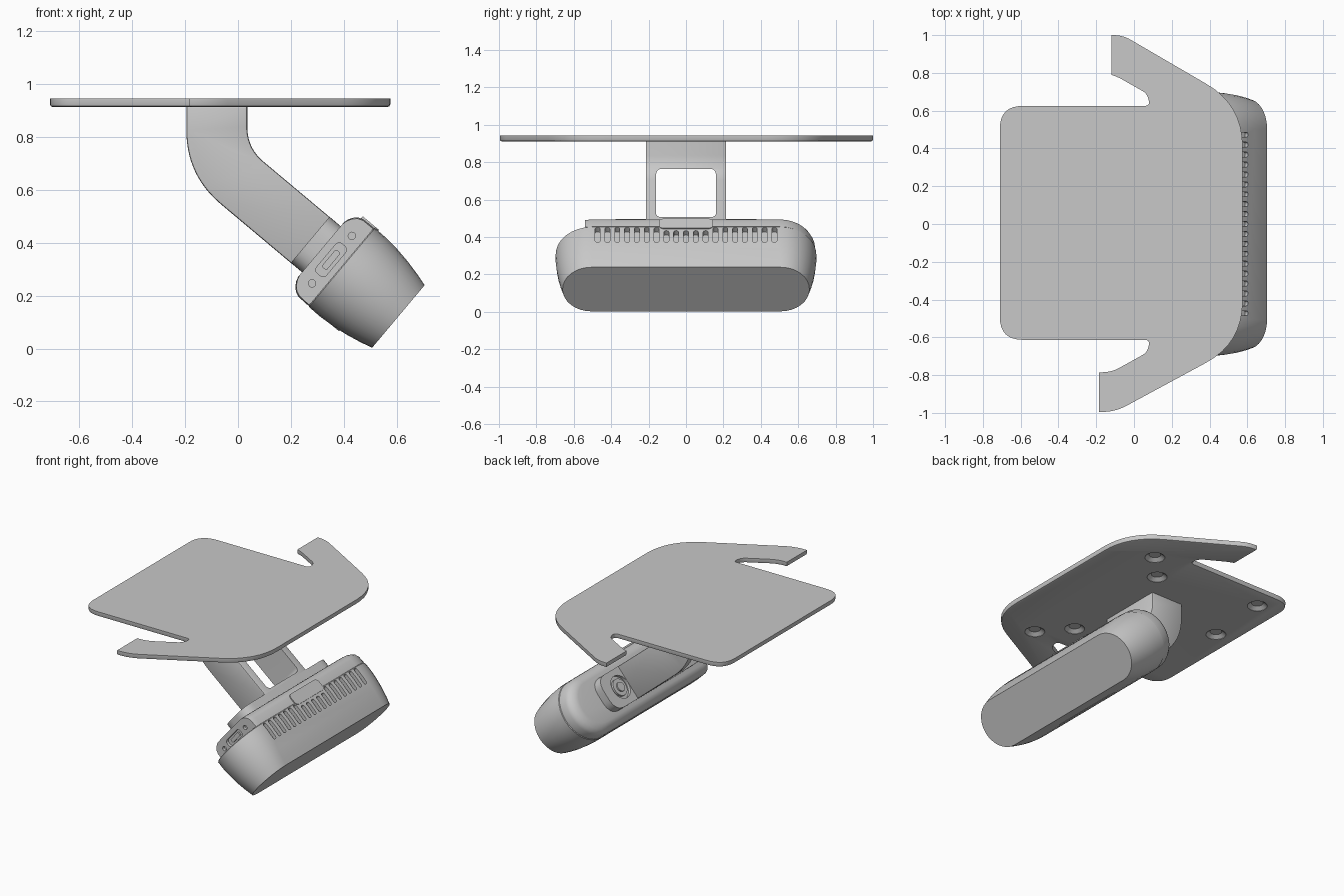
import bpy, bmesh, math
from mathutils import Vector

if "Cube" in bpy.data.objects:
    bpy.data.objects.remove(bpy.data.objects["Cube"], do_unlink=True)

grey = bpy.data.materials.new("plain_grey")
grey.use_nodes = True
grey.diffuse_color = (0.58, 0.58, 0.58, 1)
grey.node_tree.nodes["Principled BSDF"].inputs["Base Color"].default_value = (0.58, 0.58, 0.58, 1)

TILT = math.radians(40)      # head and its parts are tilted about y


def rounded(corners, steps=8):
    """Outline from (a, b, cut) corners, each softened over the cut length."""
    out = []
    for i, (a, b, cut) in enumerate(corners):
        p = Vector((a, b))
        if cut == 0:
            out.append(p)
            continue
        before = Vector(corners[i - 1][:2])
        after = Vector(corners[(i + 1) % len(corners)][:2])
        s = p + (before - p).normalized() * cut
        e = p + (after - p).normalized() * cut
        for k in range(steps + 1):
            t = k / steps
            out.append(s * (1 - t) ** 2 + p * 2 * t * (1 - t) + e * t ** 2)
    return out


def box_outline(a0, a1, b0, b1, cut):
    return rounded([(a0, b0, cut), (a1, b0, cut), (a1, b1, cut), (a0, b1, cut)])


def circle(a, b, r, n=32):
    return [Vector((a + r * math.cos(2 * math.pi * k / n),
                    b + r * math.sin(2 * math.pi * k / n))) for k in range(n)]


PLACE = {"x": lambda a, b, h: (h, a, b),
         "y": lambda a, b, h: (a, h, b),
         "z": lambda a, b, h: (a, b, h)}


def loft(bm, rings):
    """Skin a list of equal rings and close both ends."""
    rows = [[bm.verts.new(co) for co in ring] for ring in rings]
    n = len(rows[0])
    for low, high in zip(rows, rows[1:]):
        for k in range(n):
            bm.faces.new((low[k], low[(k + 1) % n], high[(k + 1) % n], high[k]))
    bm.faces.new(rows[0][::-1])
    bm.faces.new(rows[-1])


def prism(bm, outline, lo, hi, axis):
    loft(bm, [[PLACE[axis](p[0], p[1], h) for p in outline] for h in (lo, hi)])


def soften(bm, test, width, segments):
    """Bevel the edges whose two ends pass the test."""
    bmesh.ops.recalc_face_normals(bm, faces=bm.faces[:])
    edges = [e for e in bm.edges if test(*[v.co for v in e.verts])]
    bmesh.ops.bevel(bm, geom=edges, offset=width, segments=segments,
                    affect="EDGES", profile=.5)


def same_y(a, b):
    return abs(a.y - b.y) < .001


def finish(name, bm, tilted=False):
    bmesh.ops.recalc_face_normals(bm, faces=bm.faces[:])
    mesh = bpy.data.meshes.new(name)
    bm.to_mesh(mesh)
    bm.free()
    mesh.materials.append(grey)
    obj = bpy.data.objects.new(name, mesh)
    bpy.context.collection.objects.link(obj)
    if tilted:
        obj.rotation_euler.y = TILT
    return obj


def simple(name, outline, lo, hi, axis):
    bm = bmesh.new()
    prism(bm, outline, lo, hi, axis)
    return finish(name, bm, True)


def cut(obj, cutter):
    bpy.context.view_layer.update()
    cutter.hide_render = True
    mod = obj.modifiers.new("cut", "BOOLEAN")
    mod.operation = "DIFFERENCE"
    mod.solver = "EXACT"
    mod.object = cutter
    bpy.context.view_layer.objects.active = obj
    bpy.ops.object.modifier_apply(modifier=mod.name)
    bpy.data.objects.remove(cutter, do_unlink=True)


# Top plate with two hooked wings and a softened lower rim
plate_corners = [
    (-.71, .625, .12), (.085, .625, .03), (.07, .69, .03), (-.08, .775, .02),
    (-.12, .79, 0), (-.12, 1, 0), (-.06, 1, .05), (.575, .63, .22),
    (.575, -.63, .22), (-.1, -.995, .07), (-.185, -.995, 0), (-.185, -.785, 0),
    (-.12, -.785, .05), (.07, -.68, .03), (.085, -.613, .03), (-.71, -.613, .12)]
bm = bmesh.new()
prism(bm, rounded(plate_corners), .912, .943, "z")
soften(bm, lambda a, b: max(a.z, b.z) < .92, .01, 2)
plate = finish("mounting_plate", bm)

# Countersunk recesses in the underside
bm = bmesh.new()
for x, y in [(.29, .54), (.13, .37), (.27, -.6), (.11, -.42), (-.55, .49), (-.58, .07)]:
    loft(bm, [[(p.x, p.y, z) for p in circle(x, y, r)]
              for z, r in ((.9, .06), (.914, .06), (.932, .035))])
cut(plate, finish("recess_cutter", bm))

# Bent arm with a rounded window between two side straps
arm_side = rounded([(-.195, .915, 0), (.035, .915, 0), (.035, .757, .08),
                    (.35, .493, 0), (.203, .32, 0), (-.195, .654, .17)], 14)
bm = bmesh.new()
prism(bm, arm_side, -.215, .215, "y")
soften(bm, same_y, .008, 2)
arm = finish("bent_arm", bm)
window = [(-.4, .765), (.5, .765), (.33, .5), (.05, .173), (-.4, .3)]
bm = bmesh.new()
prism(bm, window, -.16, .16, "y")
soften(bm, same_y, .03, 5)
cut(arm, finish("window_cutter", bm))


# Everything below is laid out along the tilted head axis
def stadium(u, half_v, half_y, n=16):
    mid = .488 - .016 * u
    ring = []
    for side in (1, -1):
        for k in range(n + 1):
            t = side * math.pi / 2 - math.pi * k / n
            ring.append((u, side * (half_y - half_v) + half_v * math.cos(t),
                         mid + half_v * math.sin(t)))
    return ring


def head_part(name, sections):
    bm = bmesh.new()
    loft(bm, [stadium(*s) for s in sections])
    return finish(name, bm, True)


# Rear cap with a softened edge, cut flat at the connector end
cap = head_part("head_rear_cap", [
    (0, .135, .625), (.005, .152, .645), (.015, .169, .665), (.03, .183, .682),
    (.05, .191, .69), (.1, .192, .693)])
cut(cap, simple("flat_end_cutter", box_outline(-.1, .2, .2, .8, .01), -.9, -.54, "y"))
bm = bmesh.new()
prism(bm, box_outline(.03, .078, .41, .555, .02), -.6, -.52, "y")
for v in (.368, .602):
    prism(bm, circle(.056, v, .014, 16), -.6, -.52, "y")
cut(cap, finish("connector_cutter", bm, True))
simple("connector_insert", box_outline(.042, .066, .44, .525, .008), -.53, -.515, "y")

# Main shell tapering to the flat stadium face
shell = head_part("head_shell", [
    (.1, .19, .692), (.104, .194, .697), (.16, .194, .697), (.22, .189, .692),
    (.28, .18, .684), (.34, .167, .672), (.386, .154, .66)])

# Row of vent slots, shorter behind the latch
bm = bmesh.new()
for k in range(-9, 10):
    y = k * .0525
    start = .135 if abs(k) < 3 else .108
    prism(bm, box_outline(start, .222, y - .013, y + .013, .012), .65, .75, "z")
cut(shell, finish("vent_cutter", bm, True))

# Latch above the vents and low pad beneath the head
simple("latch", box_outline(.04, .12, -.145, .145, .03), .64, .685, "z")
simple("lower_pad", box_outline(.13, .25, -.25, .25, .03), .295, .34, "z")

# Raised joint plate that carries the arm
joint = simple("joint_plate", box_outline(-.44, .44, .376, .603, .09), -.055, .01, "x")
cut(joint, simple("lens_cutter", circle(.29, .49, .075), -.1, -.035, "x"))

# Stepped round lens
for name, r, front in (("lens_ring", .055, -.05), ("lens_core", .03, -.06)):
    simple(name, circle(.29, .49, r), front, -.02, "x")

# Smooth the rounded surfaces, keep the edges crisp
for obj in bpy.context.collection.objects:
    obj.select_set(obj.type == "MESH" and grey.name in obj.data.materials)
bpy.context.view_layer.objects.active = shell
bpy.ops.object.shade_smooth_by_angle(angle=math.radians(30))
